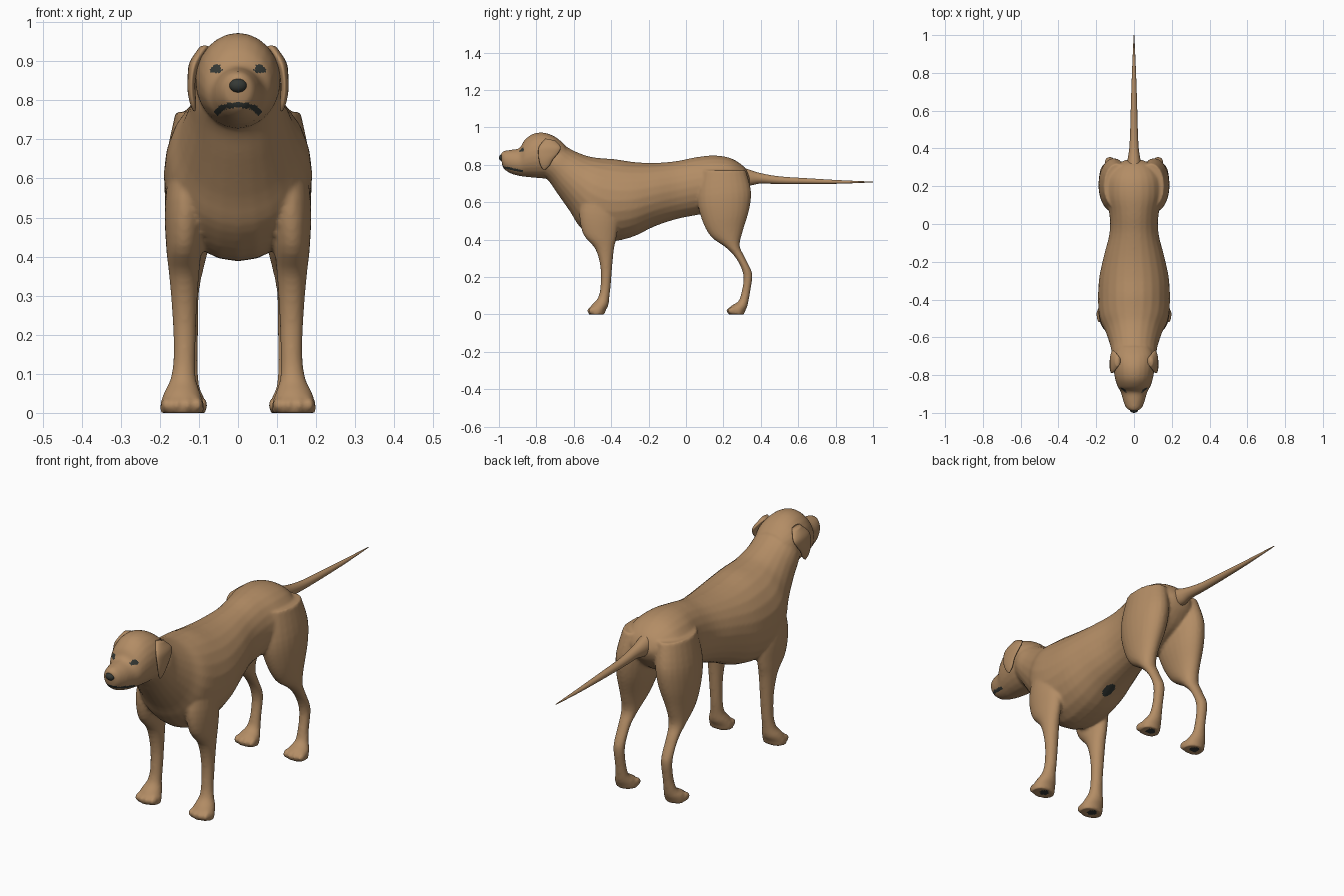
import bpy
import bmesh
import math
from mathutils import Vector, Matrix

default_cube = bpy.data.objects.get("Cube")
if default_cube:
    bpy.data.objects.remove(default_cube, do_unlink=True)


def make_material(name, colour):
    material = bpy.data.materials.new(name)
    material.use_nodes = True
    material.diffuse_color = colour
    material.node_tree.nodes["Principled BSDF"].inputs["Base Color"].default_value = colour
    return material


coat = make_material("tan coat", (0.45, 0.265, 0.13, 1))
dark = make_material("dark skin", (0.035, 0.04, 0.035, 1))


def smooth_rows(rows, steps):
    """Catmull-Rom interpolation between the given cross-sections."""
    vectors = [Vector(row) for row in rows]
    result = []
    last = len(vectors) - 1
    for i in range(last):
        before, start = vectors[max(i - 1, 0)], vectors[i]
        end, after = vectors[i + 1], vectors[min(i + 2, last)]
        for step in range(steps):
            t = step / steps
            result.append(start + 0.5 * t * (end - before
                          + t * (2 * before - 5 * start + 4 * end - after
                          + t * (3 * (start - end) + after - before))))
    result.append(vectors[last])
    return result


def add_loft(bm, rows, side=1, segments=24, steps=4):
    """Skin oval rings; a row is (y, z) of one edge, (y, z) of the other,
    half width, and optionally the sideways offset of the centre."""
    rings = []
    rows = [tuple(row) + (0,) * (6 - len(row)) for row in rows]
    for ya, za, yb, zb, half_width, offset in smooth_rows(rows, steps):
        edge_a, edge_b = Vector((0, ya, za)), Vector((0, yb, zb))
        centre = (edge_a + edge_b) / 2 + Vector((offset * side, 0, 0))
        radius = (edge_a - edge_b) / 2
        ring = []
        for k in range(segments):
            angle = math.tau * k / segments
            across = Vector((half_width * math.sin(angle), 0, 0))
            ring.append(bm.verts.new(centre + radius * math.cos(angle) + across))
        rings.append(ring)
    for first, second in zip(rings, rings[1:]):
        for k in range(segments):
            n = (k + 1) % segments
            bm.faces.new((first[k], first[n], second[n], second[k]))
    bm.faces.new(rings[0])
    bm.faces.new(rings[-1])


def add_ball(bm, centre, size):
    matrix = Matrix.Translation(centre) @ Matrix.Diagonal((*size, 1))
    bmesh.ops.create_uvsphere(bm, u_segments=16, v_segments=10, radius=1, matrix=matrix)


def finish(bm, name, material):
    bmesh.ops.recalc_face_normals(bm, faces=bm.faces[:])
    mesh = bpy.data.meshes.new(name)
    bm.to_mesh(mesh)
    bm.free()
    mesh.materials.append(material)
    mesh.shade_smooth()
    obj = bpy.data.objects.new(name, mesh)
    bpy.context.collection.objects.link(obj)
    return obj


# Neck, chest, belly and rump: top edge, bottom edge, half width
torso = [
    (-.70, .93, -.80, .76, .09), (-.66, .91, -.74, .72, .115),
    (-.60, .875, -.69, .65, .125), (-.52, .845, -.62, .55, .15),
    (-.45, .835, -.56, .46, .18), (-.38, .83, -.45, .39, .19),
    (-.28, .815, -.30, .41, .185), (-.17, .81, -.17, .47, .16),
    (-.05, .82, -.05, .51, .13), (.05, .84, .05, .53, .13),
    (.15, .85, .15, .55, .15), (.24, .835, .26, .60, .14),
    (.31, .79, .32, .66, .09), (.34, .74, .34, .70, .04),
]

# Skull and muzzle
head = [
    (-.99, .86, -.985, .81, .02), (-.975, .873, -.975, .78, .04),
    (-.94, .88, -.94, .755, .056), (-.89, .89, -.89, .74, .07),
    (-.865, .93, -.85, .735, .088), (-.82, .965, -.80, .73, .102),
    (-.76, .972, -.74, .73, .109), (-.70, .95, -.68, .76, .105),
    (-.65, .91, -.64, .80, .08),
]

# Legs: front edge, back edge, half width, sideways offset
front_leg = [
    (-.54, .69, -.38, .67, .055, .115), (-.57, .55, -.36, .52, .055, .132),
    (-.55, .43, -.37, .42, .046, .138), (-.485, .35, -.385, .35, .038, .138),
    (-.457, .25, -.395, .25, .031, .137), (-.457, .15, -.403, .15, .028, .137),
    (-.47, .09, -.41, .09, .032, .14), (-.50, .055, -.415, .05, .046, .143),
    (-.52, .025, -.43, .02, .056, .143), (-.52, 0, -.435, 0, .056, .143),
]
hind_leg = [
    (.08, .77, .32, .77, .07, .09), (.06, .63, .348, .66, .08, .105),
    (.08, .52, .338, .56, .074, .113), (.13, .42, .305, .45, .052, .123),
    (.21, .36, .287, .37, .038, .127), (.26, .31, .312, .31, .029, .128),
    (.295, .25, .347, .24, .027, .128), (.308, .19, .355, .20, .026, .128),
    (.297, .12, .343, .12, .025, .128), (.28, .07, .332, .06, .032, .13),
    (.24, .045, .325, .035, .045, .132), (.225, .02, .315, .015, .05, .132),
    (.225, 0, .31, 0, .05, .132),
]

body_mesh = bmesh.new()
add_loft(body_mesh, torso)
add_loft(body_mesh, head)
paws = [(.143, -.505), (.132, .24)]
for side in (-1, 1):
    add_loft(body_mesh, front_leg, side)
    add_loft(body_mesh, hind_leg, side)
    # Four toes on each paw
    for paw_x, paw_y in paws:
        for toe in (-1.5, -.5, .5, 1.5):
            toe_y = paw_y + .006 * abs(toe)
            add_ball(body_mesh, (side * paw_x + toe * .026, toe_y, .02), (.015, .027, .02))

# Fuse the overlapping volumes into one skin
body = finish(body_mesh, "body_head_and_legs", coat)
remesh = body.modifiers.new("fuse", 'REMESH')
remesh.mode = 'VOXEL'
remesh.voxel_size = .007
soften = body.modifiers.new("soften", 'SMOOTH')
soften.factor = .5
soften.iterations = 5
bpy.context.view_layer.update()
graph = bpy.context.evaluated_depsgraph_get()
skin = bpy.data.meshes.new_from_object(body.evaluated_get(graph))
body.modifiers.clear()
body.data = skin
skin.name = "body_skin"
skin.materials.clear()
skin.materials.append(coat)
skin.materials.append(dark)
skin.shade_smooth()


def is_dark(point, normal):
    x, y, z = abs(point.x), point.y, point.z
    eye = y < -.8 and math.hypot((x - .056) / .015, (z - .879) / .011) < 1
    mouth = y < -.875 and abs(z - .788 + .2 * (y + .98)) < .006
    belly = z < .5 and math.hypot(x / .025, (y + .18) / .035) < 1
    pad = z < .012 and normal.z < -.7 and any(
        math.hypot(x - px, y - py - .035) < .022 for px, py in paws)
    return eye or mouth or belly or pad


# Eyes, lips, belly spot and paw pads
for face in skin.polygons:
    face.material_index = int(is_dark(face.center, face.normal))

# Tapering tail
tail = [
    (.27, .80, .29, .69, .04), (.335, .775, .345, .69, .034),
    (.40, .755, .40, .70, .025), (.50, .738, .50, .697, .02),
    (.65, .728, .65, .697, .016), (.82, .718, .82, .699, .01),
    (1, .71, 1, .706, .002),
]
tail_mesh = bmesh.new()
add_loft(tail_mesh, tail)
finish(tail_mesh, "tail", coat)

# Hanging ears
ear = [
    (-.75, .94, -.70, .93, .014, .085), (-.785, .90, -.67, .895, .015, .109),
    (-.79, .86, -.685, .86, .011, .118), (-.785, .82, -.71, .83, .01, .119),
    (-.775, .79, -.73, .795, .008, .115), (-.76, .772, -.75, .776, .003, .112),
]
for side, name in ((1, "left_ear"), (-1, "right_ear")):
    ear_mesh = bmesh.new()
    add_loft(ear_mesh, ear, side)
    finish(ear_mesh, name, coat)

# Nose
nose_mesh = bmesh.new()
add_ball(nose_mesh, (0, -.983, .838), (.023, .017, .018))
finish(nose_mesh, "nose", dark)
